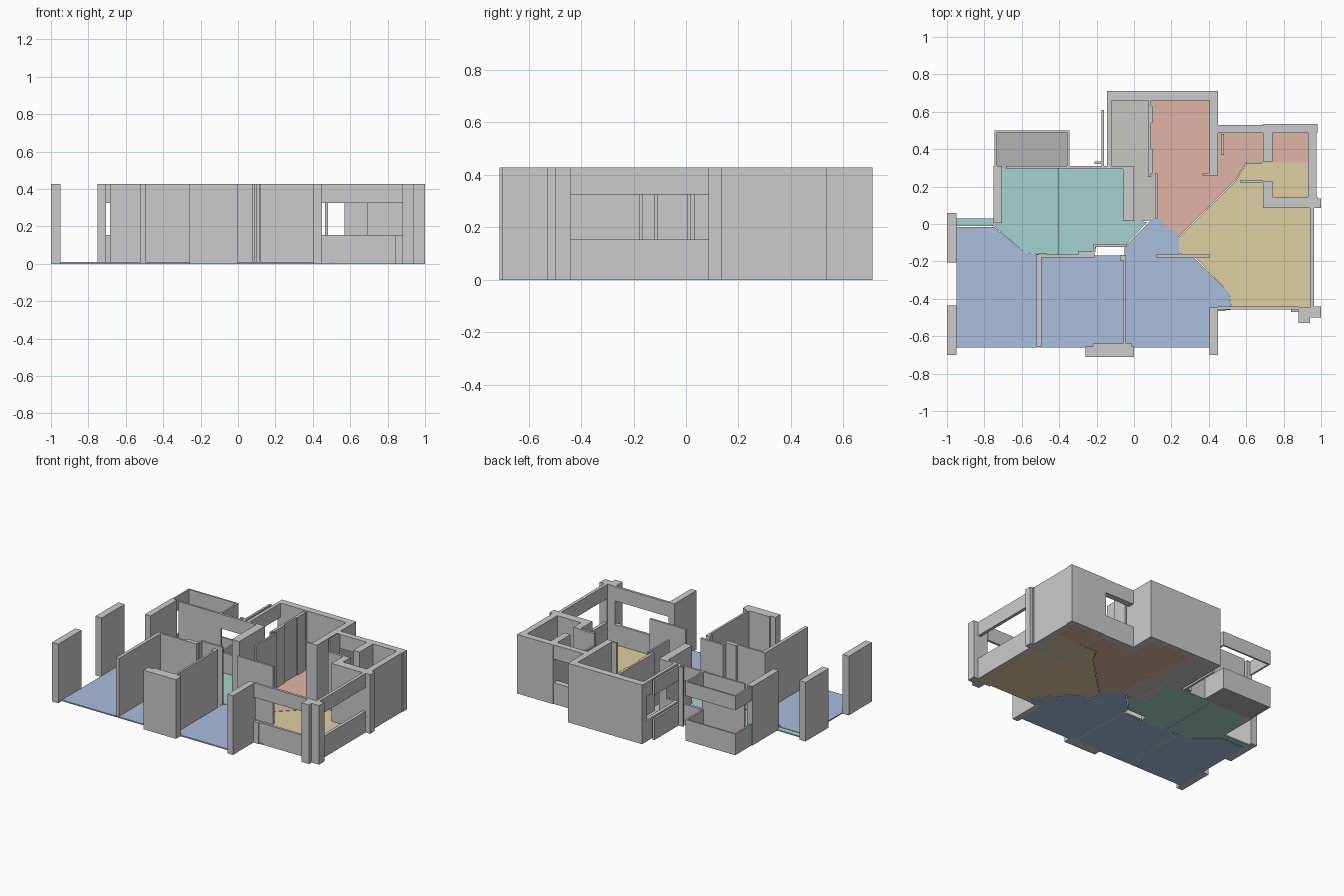
import bpy, bmesh

if "Cube" in bpy.data.objects:
    bpy.data.objects.remove(bpy.data.objects["Cube"])

H = 0.428              # wall height
SILL, HEAD = 0.153, 0.325   # window opening heights
SLAB = 0.009           # floor thickness


def box(name, x0, x1, y0, y1, z0=0.0, z1=H):
    bm = bmesh.new()
    bmesh.ops.create_cube(bm, size=1)
    for v in bm.verts:
        v.co = (x0 + (v.co.x + .5) * (x1 - x0),
                y0 + (v.co.y + .5) * (y1 - y0),
                z0 + (v.co.z + .5) * (z1 - z0))
    return finish(name, bm)


def finish(name, bm):
    bmesh.ops.recalc_face_normals(bm, faces=bm.faces)
    me = bpy.data.meshes.new(name)
    bm.to_mesh(me)
    bm.free()
    ob = bpy.data.objects.new(name, me)
    bpy.context.collection.objects.link(ob)
    return ob


def window(name, x0, x1, y0, y1):
    """Wall strip with an opening: low sill wall and lintel above."""
    box(name + "_sill", x0, x1, y0, y1, 0, SILL)
    box(name + "_lintel", x0, x1, y0, y1, HEAD, H)


def material(name, rgb):
    m = bpy.data.materials.new(name)
    m.diffuse_color = (*rgb, 1)
    m.use_nodes = True
    m.node_tree.nodes["Principled BSDF"].inputs["Base Color"].default_value = m.diffuse_color
    return m


def floor(name, mat, pts):
    bm = bmesh.new()
    f = bm.faces.new([bm.verts.new((x, y, 0)) for x, y in pts])
    top = bmesh.ops.extrude_face_region(bm, geom=[f])["geom"]
    for v in top:
        if isinstance(v, bmesh.types.BMVert):
            v.co.z = SLAB
    finish(name, bm).data.materials.append(mat)


def rect(x0, x1, y0, y1):
    return [(x0, y0), (x1, y0), (x1, y1), (x0, y1)]


blue = material("blue", (.40, .51, .72))
teal = material("teal", (.38, .65, .63))
coral = material("coral", (.74, .47, .38))
yellow = material("yellow", (.74, .62, .36))
sage = material("sage", (.56, .58, .53))
grey = material("grey", (.45, .45, .45))

# Front rooms floor
floor("floor_front_left", blue, [(-.95, -.66), (-.51, -.66), (-.51, -.16), (-.58, -.155),
                                 (-.75, -.015), (-.95, -.015)])
floor("floor_front_middle", blue, rect(-.505, -.05, -.66, -.168))
floor("floor_front_right", blue, [(-.05, -.66), (.41, -.66), (.41, -.46), (.52, -.46), (.51, -.37),
                                  (.31, -.17), (.24, -.165), (.24, -.065), (.12, .04),
                                  (.09, .02), (-.05, -.12)])
# Middle left rooms floor
floor("floor_middle_left", teal, [(-.58, -.155), (-.41, -.165), (-.41, .3), (-.74, .3), (-.74, .03),
                                  (-.95, .03), (-.95, -.01), (-.75, -.01)])
floor("floor_middle", teal, [(-.405, -.165), (-.22, -.165), (-.2, -.12), (-.05, -.115), (.07, .01),
                             (-.03, .02), (-.03, .3), (-.405, .3)])
# Back rooms floor
floor("floor_back", coral, [(.085, .67), (.085, .26), (.12, .26), (.12, .04), (.24, -.065),
                            (.54, .23), (.6, .33), (.94, .33), (.94, .5), (.45, .5),
                            (.43, .3), (.43, .67)])
floor("floor_right", yellow, [(.52, -.45), (.945, -.45), (.945, .335), (.6, .325), (.54, .225),
                              (.24, -.07), (.24, -.16), (.32, -.17), (.51, -.37)])
floor("floor_passage", sage, [(-.13, .67), (-.13, .3), (-.01, .3), (-.01, .01), (.1, .02),
                              (.118, .04), (.118, .26), (.082, .26), (.082, .67)])
floor("floor_bay", grey, rect(-.73, -.35, .3, .49))

# Full-height walls and piers
WALLS = {
    "left_pier": [(-1, -.95, -.70, -.435), (-1, -.95, -.205, .06)],
    "front_pier": [(-.26, 0, -.71, -.655), (.405, .45, -.70, -.445)],
    "front_pier_back": [(-.22, -.01, -.655, -.64)],
    "front_cross_wall": [(-.52, -.495, -.655, -.165), (-.058, -.043, -.655, -.165)],
    "front_partition": [(-.52, -.21, -.178, -.163), (.12, .405, -.178, -.163)],
    "closet_partition": [(-.30, -.21, -.163, -.145), (-.22, -.205, -.15, -.11),
                         (-.205, -.04, -.122, -.107), (-.075, -.05, -.195, -.165)],
    "corner_pier": [(.88, .94, -.53, -.445), (.94, 1, -.50, -.44)],
    "middle_left_west_wall": [(-.75, -.706, .005, .31)],
    "bay_back_wall": [(-.685, -.345, .296, .31)],
    "passage_pier": [(-.06, 0, .015, .31)],
    "passage_partition": [(.113, .125, .03, .27), (.076, .09, .25, .66)],
    "passage_panel": [(.085, .098, .27, .40), (.085, .098, .54, .63)],
    "back_wall": [(-.145, .45, .66, .71)],
    "back_east_wall": [(.405, .45, .26, .66)],
    "back_east_stub": [(.365, .405, .26, .272), (.465, .48, .37, .48)],
    "utility_south_wall": [(.69, .98, .085, .145)],
    "utility_east_wall": [(.93, .975, .13, .53)],
    "utility_north_wall": [(.69, .98, .487, .535)],
    "utility_west_wall": [(.69, .74, .335, .49), (.69, .74, .145, .23)],
    "utility_door_wall": [(.57, .69, .218, .236)],
    "east_pier": [(.955, 1, .085, .135)],
}
for name, parts in WALLS.items():
    for r in parts:
        box(name, *r)

# Walls with window openings
window("front_right_window", .45, .88, -.458, -.44)
window("east_window", .94, .963, -.44, .085)
window("north_east_window", .45, .69, .487, .53)
window("middle_north_window", -.345, -.06, .293, .31)
window("back_west_window", -.145, -.12, .31, .66)
window("back_west_outer_window", -.175, -.16, .31, .61)
window("bay_north_window", -.745, -.345, .488, .50)
window("bay_east_window", -.357, -.345, .31, .488)
window("bay_west_window", -.745, -.733, .31, .488)

# Small window jamb and frame stubs
box("west_window_stub", -.21, -.175, .32, .335)
box("front_window_stub", .45, .49, -.465, -.445, 0, SILL)
box("east_window_stub", .84, .88, -.47, -.455, 0, SILL)
